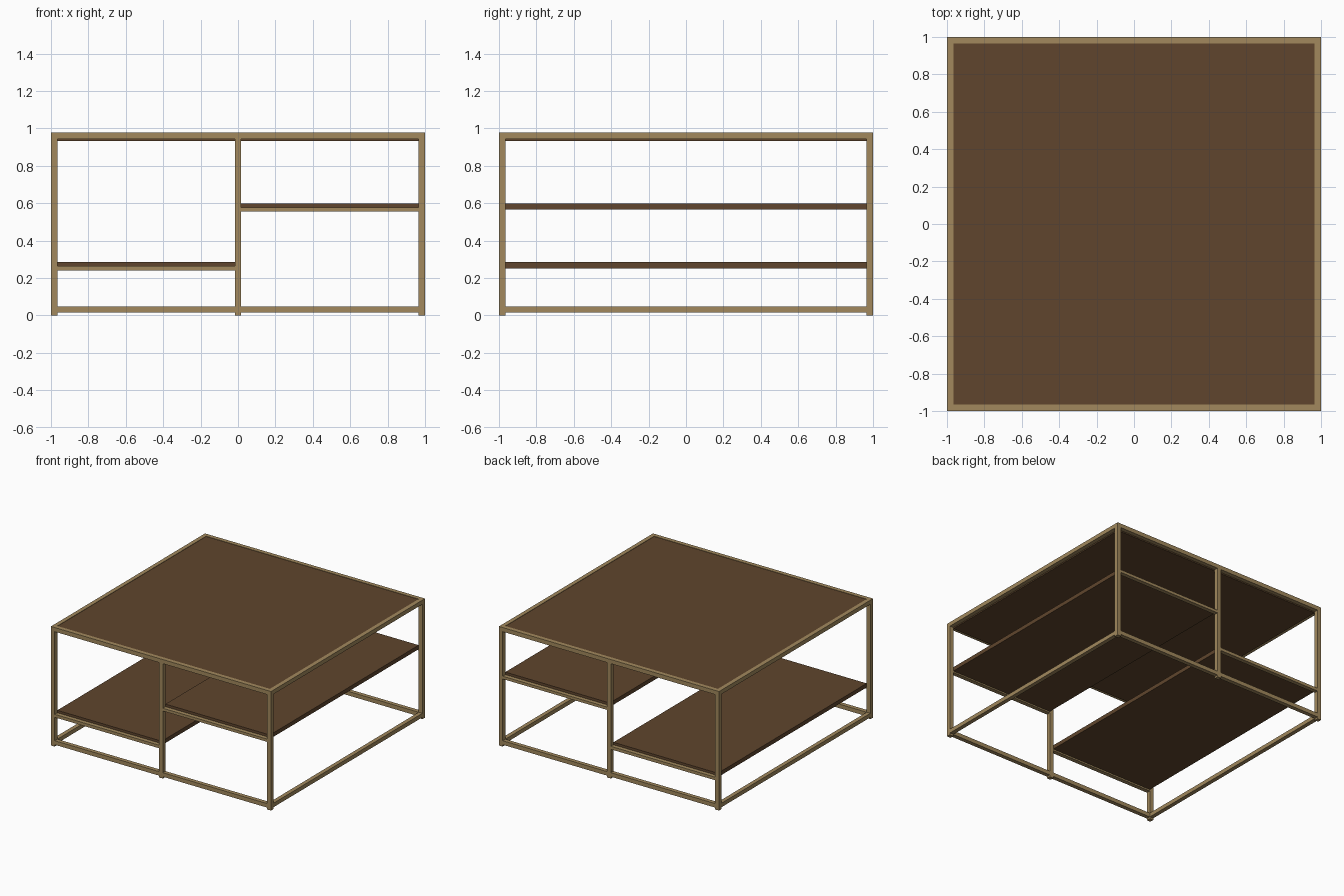
import bpy, bmesh

if "Cube" in bpy.data.objects:
    bpy.data.objects.remove(bpy.data.objects["Cube"])


def material(name, rgb):
    m = bpy.data.materials.new(name)
    m.diffuse_color = (*rgb, 1.0)
    m.use_nodes = True
    m.node_tree.nodes["Principled BSDF"].inputs["Base Color"].default_value = m.diffuse_color
    return m


BRASS = material("aged brass", (0.36, 0.25, 0.11))
WOOD = material("dark wood", (0.115, 0.06, 0.026))


def box(name, x, y, z, mat):
    """Axis-aligned box from (min, max) ranges."""
    bm = bmesh.new()
    bmesh.ops.create_cube(bm, size=1.0)
    for v in bm.verts:
        v.co = [r[0] if c < 0 else r[1] for c, r in zip(v.co, (x, y, z))]
    mesh = bpy.data.meshes.new(name)
    bm.to_mesh(mesh)
    bm.free()
    mesh.materials.append(mat)
    ob = bpy.data.objects.new(name, mesh)
    bpy.context.collection.objects.link(ob)
    return ob


T = 0.034          # tube thickness
IN = 1.0 - T       # inner face of the frame
TOP = 0.978        # overall height
TOP_RAIL = (TOP - T, TOP)
LOW_RAIL = (0.015, 0.048)

for y, side in (((-1, -IN), "front"), ((IN, 1), "back")):
    # Corner legs, full height up to the top frame
    box(f"{side}_left_leg", (-1, -IN), y, (0, TOP_RAIL[0]), BRASS)
    box(f"{side}_right_leg", (IN, 1), y, (0, TOP_RAIL[0]), BRASS)
    # Centre post
    box(f"{side}_centre_post", (-T / 2, T / 2), y, (0, TOP_RAIL[0]), BRASS)
    # Top rail and lower rails either side of the post
    box(f"{side}_top_rail", (-1, 1), y, TOP_RAIL, BRASS)
    box(f"{side}_lower_rail_left", (-IN, -T / 2), y, LOW_RAIL, BRASS)
    box(f"{side}_lower_rail_right", (T / 2, IN), y, LOW_RAIL, BRASS)
    # Rails carrying the shelves
    box(f"{side}_low_shelf_rail", (-IN, -T / 2), y, (0.24, 0.265), BRASS)
    box(f"{side}_high_shelf_rail", (T / 2, IN), y, (0.555, 0.578), BRASS)

# Side rails
for x, side in (((-1, -IN), "left"), ((IN, 1), "right")):
    box(f"{side}_top_rail", x, (-IN, IN), TOP_RAIL, BRASS)
    box(f"{side}_lower_rail", x, (-IN, IN), LOW_RAIL, BRASS)

# Table top and the two staggered shelves
box("table_top", (-IN, IN), (-IN, IN), (0.934, TOP - 0.003), WOOD)
box("low_shelf", (-IN, -T / 2), (-IN, IN), (0.252, 0.285), WOOD)
box("high_shelf", (T / 2, IN), (-IN, IN), (0.566, 0.599), WOOD)
